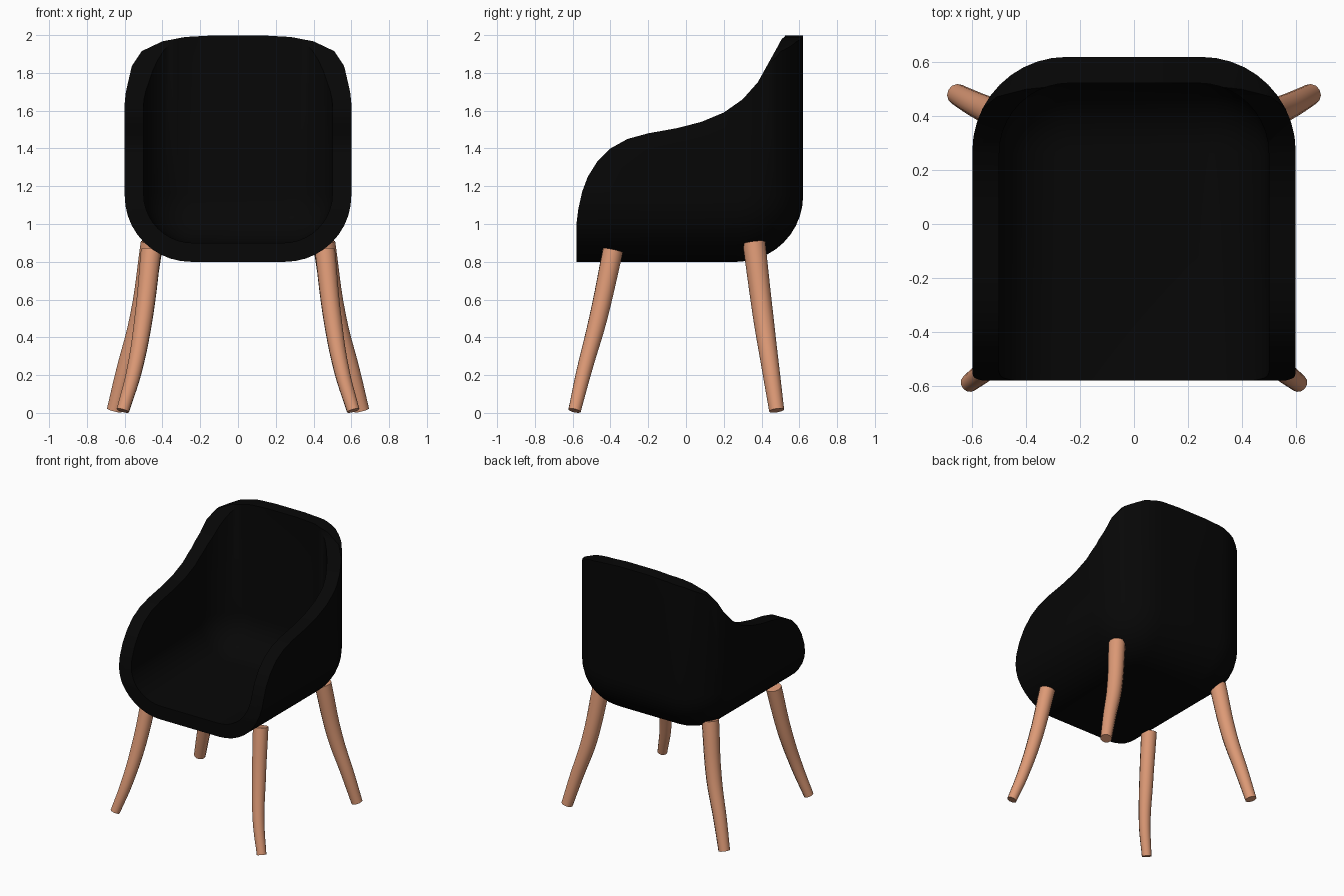
import bpy
import bmesh
import math
from mathutils import Vector

cube = bpy.data.objects.get("Cube")
if cube:
    bpy.data.objects.remove(cube, do_unlink=True)


def material(name, rgb):
    mat = bpy.data.materials.new(name)
    mat.use_nodes = True
    mat.diffuse_color = (*rgb, 1)
    bsdf = next(n for n in mat.node_tree.nodes if n.type == 'BSDF_PRINCIPLED')
    bsdf.inputs["Base Color"].default_value = (*rgb, 1)
    return mat


black = material("black shell", (0.002, 0.002, 0.002))
wood = material("warm wood", (0.72, 0.32, 0.18))


def activate(obj):
    bpy.ops.object.select_all(action='DESELECT')
    obj.select_set(True)
    bpy.context.view_layer.objects.active = obj


def finish(obj, mat, angle):
    obj.data.materials.clear()
    obj.data.materials.append(mat)
    activate(obj)
    bpy.ops.object.shade_smooth_by_angle(angle=math.radians(angle))


def mesh_object(name, bm):
    bmesh.ops.recalc_face_normals(bm, faces=bm.faces[:])
    mesh = bpy.data.meshes.new(name)
    bm.to_mesh(mesh)
    bm.free()
    obj = bpy.data.objects.new(name, mesh)
    bpy.context.collection.objects.link(obj)
    return obj


def tub(name, half, back, bottom, front, top, radius):
    """Box with its sides, back and bottom rounded into each other."""
    bm = bmesh.new()
    bmesh.ops.create_cube(bm, size=2)

    # Round every edge that does not touch the open front or top
    def is_rounded(edge):
        a, b = (v.co for v in edge.verts)
        on_front = a.y < 0 and b.y < 0
        on_top = a.z > 0 and b.z > 0
        return not (on_front or on_top)

    rounded = [e for e in bm.edges if is_rounded(e)]
    for v in bm.verts:
        v.co = (v.co.x * half, back if v.co.y > 0 else front,
                top if v.co.z > 0 else bottom)
    bmesh.ops.bevel(bm, geom=rounded, offset=radius, offset_type='OFFSET',
                    segments=10, profile=0.5, affect='EDGES')
    return mesh_object(name, bm)


def prism(name, points, direction):
    """Extrude a closed outline both ways along a direction."""
    bm = bmesh.new()
    d = Vector(direction)
    face = bm.faces.new([bm.verts.new(Vector(p) - d) for p in points])
    ext = bmesh.ops.extrude_face_region(bm, geom=[face])
    for v in ext["geom"]:
        if isinstance(v, bmesh.types.BMVert):
            v.co += 2 * d
    return mesh_object(name, bm)


def boolean(obj, cutter, operation):
    mod = obj.modifiers.new("cut", 'BOOLEAN')
    mod.operation = operation
    mod.solver = 'EXACT'
    mod.object = cutter
    activate(obj)
    bpy.ops.object.modifier_apply(modifier=mod.name)
    bpy.data.objects.remove(cutter, do_unlink=True)


# Seat shell: a hollow rounded tub
shell = tub("seat_shell", 0.6, 0.62, 0.8, -0.9, 2.4, 0.35)
boolean(shell, tub("cavity", 0.5, 0.523, 0.9, -1.2, 2.7, 0.26), 'DIFFERENCE')

# Arm and back line seen from the side
side = [(-0.58, 0.6), (-0.58, 1.0), (-0.57, 1.08), (-0.55, 1.17), (-0.52, 1.25),
        (-0.47, 1.33), (-0.4, 1.4), (-0.31, 1.45), (-0.2, 1.48), (-0.05, 1.507),
        (0.08, 1.54), (0.2, 1.59), (0.3, 1.66), (0.38, 1.75), (0.43, 1.84),
        (0.48, 1.93), (0.518, 2.0), (0.8, 2.0), (0.8, 0.6)]
boolean(shell, prism("side_trim", [(0, y, z) for y, z in side], (1, 0, 0)), 'INTERSECT')

# Rounded top corners of the backrest
crown = [(0.7, 0.5), (0.7, 1.5), (0.603, 1.63), (0.59, 1.75), (0.56, 1.84), (0.51, 1.915),
         (0.4, 1.967), (0.28, 1.99), (0.12, 1.999)]
outline = crown + [(-x, z) for x, z in reversed(crown)]
boolean(shell, prism("crown_trim", [(x, 0, z) for x, z in outline], (0, 1.5, 0)), 'INTERSECT')
finish(shell, black, 40)


# Splayed, tapered legs
def leg(name, path, side_sign):
    curve = bpy.data.curves.new(name, 'CURVE')
    curve.dimensions = '3D'
    curve.bevel_depth = 1
    curve.bevel_resolution = 4
    curve.resolution_u = 5
    curve.use_fill_caps = True
    spline = curve.splines.new('BEZIER')
    spline.bezier_points.add(len(path) - 1)
    for p, (x, y, z, r) in zip(spline.bezier_points, path):
        p.co = (x * side_sign, y, z)
        p.radius = r
        p.handle_left_type = p.handle_right_type = 'AUTO'
    obj = bpy.data.objects.new(name, curve)
    bpy.context.collection.objects.link(obj)
    activate(obj)
    bpy.ops.object.convert(target='MESH')
    finish(bpy.context.view_layer.objects.active, wood, 40)


front_path = [(0.61, -0.59, 0.012, 0.034), (0.55, -0.54, 0.22, 0.041),
              (0.5, -0.465, 0.5, 0.049), (0.46, -0.387, 0.86, 0.055)]
back_path = [(0.655, 0.48, 0.013, 0.04), (0.6, 0.45, 0.22, 0.046),
             (0.52, 0.41, 0.5, 0.054), (0.455, 0.36, 0.9, 0.06)]
for label, s in (("left", 1), ("right", -1)):
    leg("front_leg_" + label, front_path, s)
    leg("back_leg_" + label, back_path, s)
